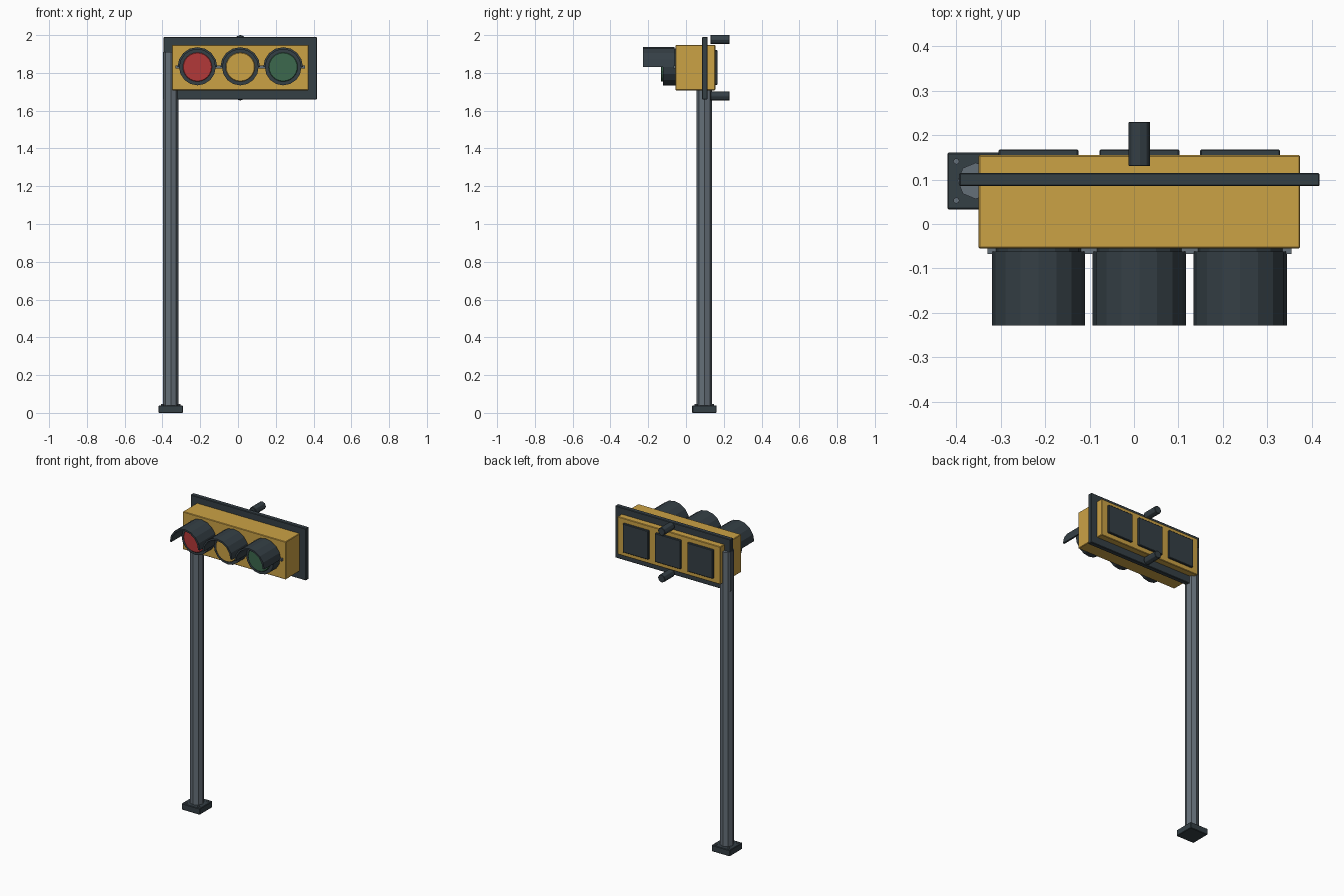
import bpy, bmesh, math
from mathutils import Matrix, Vector

if "Cube" in bpy.data.objects:
    bpy.data.objects.remove(bpy.data.objects["Cube"], do_unlink=True)


def material(name, r, g, b):
    m = bpy.data.materials.new(name)
    m.use_nodes = True
    m.diffuse_color = (r, g, b, 1)
    m.node_tree.nodes["Principled BSDF"].inputs["Base Color"].default_value = (r, g, b, 1)
    return m


YELLOW = material("housing yellow", 0.60, 0.36, 0.06)
DARK = material("dark slate", 0.035, 0.05, 0.06)
STEEL = material("steel grey", 0.13, 0.16, 0.19)
RED = material("lens red", 0.45, 0.04, 0.04)
AMBER = material("lens amber", 0.60, 0.36, 0.06)
GREEN = material("lens green", 0.045, 0.14, 0.075)


def finish(name, bm, mat, bevel=0):
    bmesh.ops.recalc_face_normals(bm, faces=bm.faces)
    mesh = bpy.data.meshes.new(name)
    bm.to_mesh(mesh)
    bm.free()
    mesh.materials.append(mat)
    ob = bpy.data.objects.new(name, mesh)
    bpy.context.collection.objects.link(ob)
    if bevel:
        mod = ob.modifiers.new("soft edge", "BEVEL")
        mod.width = bevel
        mod.segments = 1
    return ob


def box(name, x, y, z, mat, bevel=0.003):
    """Box from its (low, high) range on each axis."""
    bm = bmesh.new()
    bmesh.ops.create_cube(bm, size=1)
    for v in bm.verts:
        v.co = Vector([(lo + hi) / 2 + c * (hi - lo)
                       for c, (lo, hi) in zip(v.co, (x, y, z))])
    return finish(name, bm, mat, bevel)


def cylinder(name, start, end, radius, sides, mat, bevel=0):
    """Cylinder between two points."""
    start, end = Vector(start), Vector(end)
    axis = end - start
    bm = bmesh.new()
    turn = Vector((0, 0, 1)).rotation_difference(axis).to_matrix().to_4x4()
    bmesh.ops.create_cone(bm, cap_ends=True, segments=sides, radius1=radius, radius2=radius,
                          depth=axis.length, matrix=Matrix.Translation((start + end) / 2) @ turn)
    return finish(name, bm, mat, bevel)


def visor(name, cx, cz, inner, outer, front, back, mat, steps=8):
    """Half-round hood extruded along y."""
    angles = [math.pi * i / steps for i in range(steps + 1)]
    bm = bmesh.new()
    rings = []
    for a in angles:
        rings.append([bm.verts.new((cx + r * math.cos(a), y, cz + r * math.sin(a)))
                      for r, y in ((outer, front), (outer, back), (inner, back), (inner, front))])
    for p, q in zip(rings, rings[1:]):
        for k in range(4):
            n = (k + 1) % 4
            bm.faces.new((p[k], p[n], q[n], q[k]))
    bm.faces.new(rings[0])
    bm.faces.new(rings[-1])
    return finish(name, bm, mat)


# Base plate, bolts and pole
PX, PY = -0.356, 0.097
box("base_plate", (PX - 0.064, PX + 0.064), (PY - 0.064, PY + 0.064), (0, 0.04), DARK)
for sx in (-1, 1):
    for sy in (-1, 1):
        bx, by = PX + sx * 0.044, PY + sy * 0.044
        cylinder("base_bolt", (bx, by, 0.035), (bx, by, 0.046), 0.007, 8, STEEL)
cylinder("pole", (PX, PY, 0.03), (PX, PY, 1.91), 0.041, 8, STEEL)

# Backing board and signal housing
box("backing_board", (-0.394, 0.418), (0.085, 0.115), (1.66, 1.99), DARK)
box("housing", (-0.35, 0.374), (-0.055, 0.155), (1.708, 1.948), YELLOW)

# Lamps, each with barrel, lens, hood, mounting tab and rear door
CZ = 1.831
for label, cx, mat in (("red", -0.215, RED), ("amber", 0.012, AMBER), ("green", 0.239, GREEN)):
    cylinder(label + "_barrel", (cx, -0.05, CZ), (cx, -0.122, CZ), 0.097, 16, DARK)
    cylinder(label + "_lens", (cx, -0.10, CZ), (cx, -0.133, CZ), 0.077, 24, mat, 0.003)
    visor(label + "_hood", cx, CZ, 0.094, 0.105, -0.228, -0.062, DARK)
    box(label + "_tab", (cx - 0.115, cx + 0.115), (-0.067, -0.054),
        (CZ - 0.008, CZ + 0.008), STEEL, 0)
    box(label + "_rear_door", (cx - 0.09, cx + 0.09), (0.15, 0.168), (1.737, 1.92), DARK)

# Rear mounting stubs above and below
for label, z in (("upper", 1.976), ("lower", 1.678)):
    cylinder(label + "_stub", (0.012, 0.13, z), (0.012, 0.23, z), 0.025, 8, DARK, 0.002)
